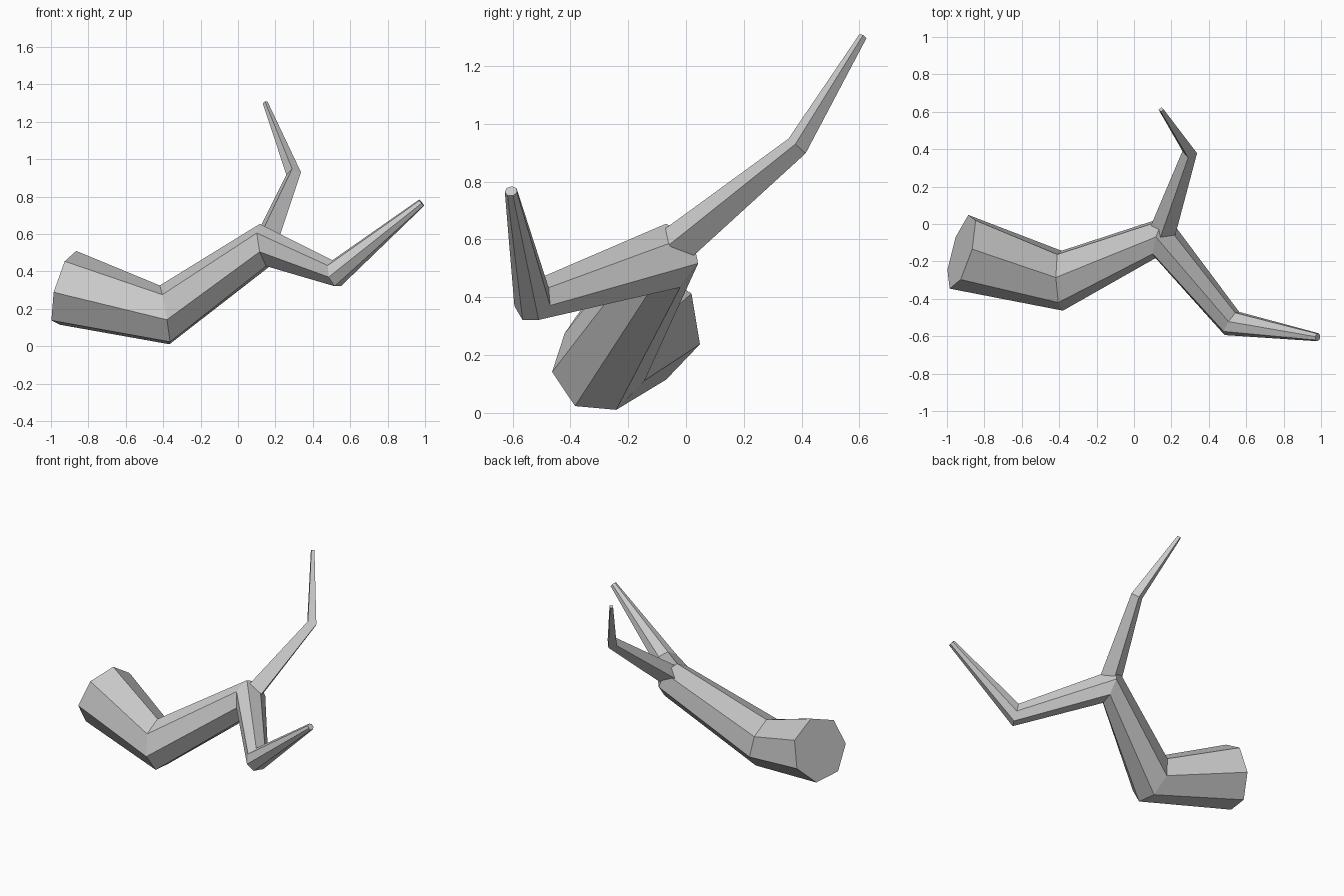
import bpy
import bmesh
import math
from mathutils import Vector, Matrix

old = bpy.data.objects.get("Cube")
if old:
    bpy.data.objects.remove(old, do_unlink=True)

bark = bpy.data.materials.new("grey_bark")
bark.use_nodes = True
color = (0.6, 0.6, 0.6, 1)
bark.diffuse_color = color
bark.node_tree.nodes["Principled BSDF"].inputs["Base Color"].default_value = color


def limb(name, sides, joints):
    """Tapered faceted tube; each joint is (centre, radius, direction of first corner)."""
    centres = [Vector(j[0]) for j in joints]
    steps = [(b - a).normalized() for a, b in zip(centres, centres[1:])]
    bm = bmesh.new()
    rings = []
    for i, (_, radius, hint) in enumerate(joints):
        # each ring lies in the plane halving the bend
        normal = (steps[max(i - 1, 0)] + steps[min(i, len(steps) - 1)]).normalized()
        hint = Vector(hint)
        spoke = (hint - normal * hint.dot(normal)).normalized() * radius
        rings.append([
            bm.verts.new(centres[i] + Matrix.Rotation(math.tau * k / sides, 3, normal) @ spoke)
            for k in range(sides)])
    for low, high in zip(rings, rings[1:]):
        for k in range(sides):
            n = (k + 1) % sides
            bm.faces.new((low[k], low[n], high[n], high[k]))
    bm.faces.new(rings[0][::-1])
    bm.faces.new(rings[-1])
    bmesh.ops.recalc_face_normals(bm, faces=bm.faces)
    mesh = bpy.data.meshes.new(name)
    bm.to_mesh(mesh)
    bm.free()
    mesh.materials.append(bark)
    obj = bpy.data.objects.new(name, mesh)
    bpy.context.collection.objects.link(obj)
    return obj


# Main branch, from the cut thick end to the thin tip
limb("main_branch", 7, [
    ((-0.923, -0.146, 0.308), 0.21, (-0.06, -0.20, -0.02)),
    ((-0.39, -0.30, 0.163), 0.165, (0.02, -0.165, -0.02)),
    ((0.142, -0.07, 0.537), 0.12, (-0.02, -0.11, -0.03)),
    ((0.52, -0.53, 0.387), 0.075, (-0.03, -0.06, -0.015)),
    ((0.982, -0.605, 0.767), 0.022, (0, -1, -0.1)),
])

# Four-sided side branch growing out of the fork
limb("side_branch", 4, [
    ((0.155, -0.035, 0.58), 0.07, (0.065, -0.025, 0)),
    ((0.298, 0.384, 0.923), 0.04, (0.038, -0.006, 0.006)),
    ((0.145, 0.612, 1.303), 0.014, (1, 0, 0.2)),
])
